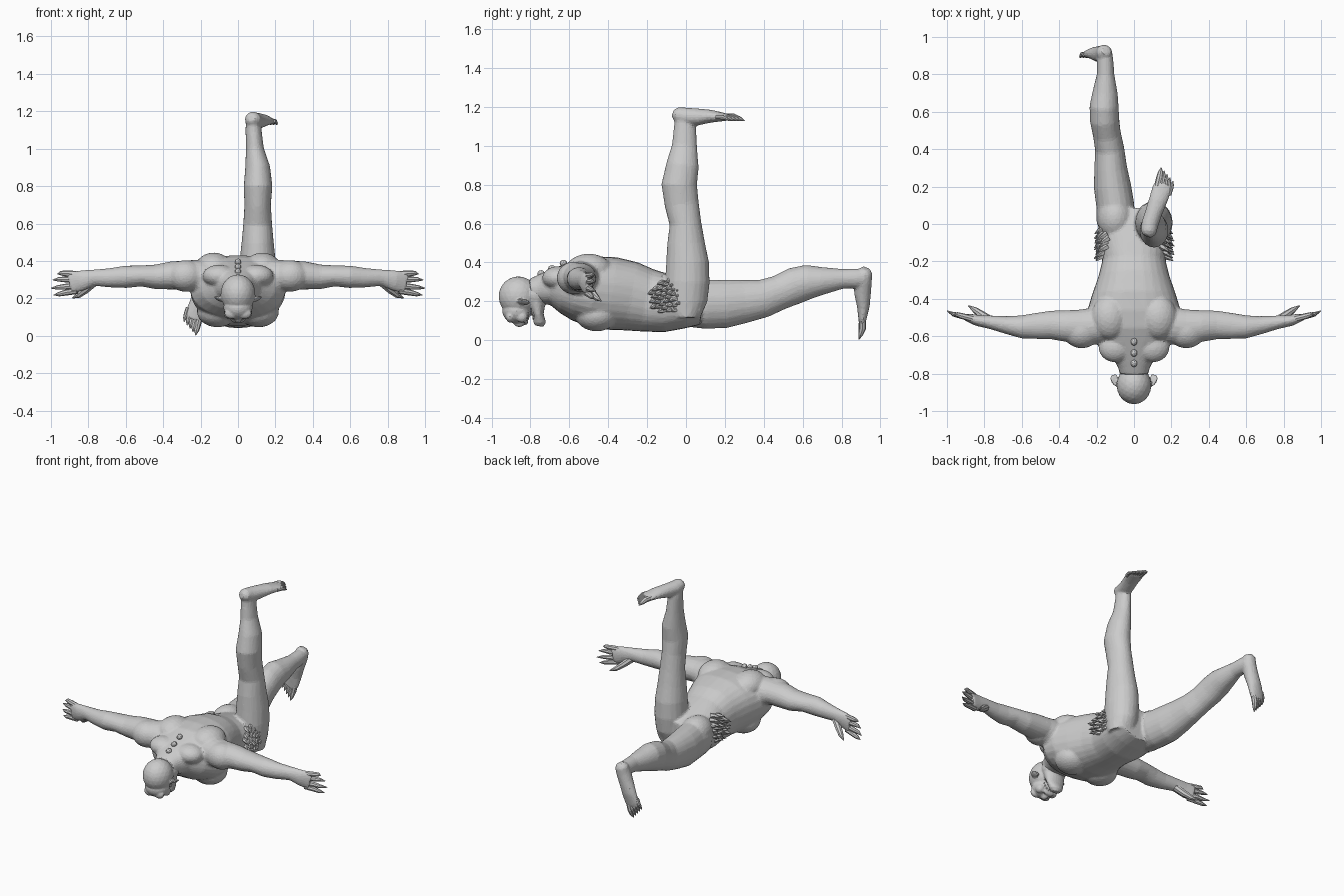
import bpy, bmesh, math, random
from mathutils import Vector, Matrix

random.seed(4)
Y, Z = Vector((0, 1, 0)), Vector((0, 0, 1))


def tube(bm, pts, up, sides=20, power=1.0):
    """Loft ellipses along pts = (x, y, z, side radius, up radius)."""
    rings = []
    for i, p in enumerate(pts):
        a, b = pts[max(i - 1, 0)], pts[min(i + 1, len(pts) - 1)]
        t = (Vector(b[:3]) - Vector(a[:3])).normalized()
        s = t.cross(up).normalized()
        u = s.cross(t)
        ring = []
        for k in range(sides):
            c, d = math.cos(2 * math.pi * k / sides), math.sin(2 * math.pi * k / sides)
            c, d = math.copysign(abs(c) ** power, c), math.copysign(abs(d) ** power, d)
            ring.append(bm.verts.new(Vector(p[:3]) + s * c * p[3] + u * d * p[4]))
        rings.append(ring)
    for r, q in zip(rings, rings[1:]):
        for k in range(sides):
            bm.faces.new((r[k], r[(k + 1) % sides], q[(k + 1) % sides], q[k]))
    bm.faces.new(rings[0])
    bm.faces.new(rings[-1])


def blob(bm, c, r, sub=3):
    bmesh.ops.create_icosphere(bm, subdivisions=sub, radius=1,
                               matrix=Matrix.Translation(c) @ Matrix.Diagonal((*r, 1)))


def pair(bm, c, r):
    for s in (-1, 1):
        blob(bm, (s * c[0], c[1], c[2]), r)


def finish(bm, name):
    bmesh.ops.recalc_face_normals(bm, faces=bm.faces)
    me = bpy.data.meshes.new(name)
    bm.to_mesh(me)
    bm.free()
    ob = bpy.data.objects.new(name, me)
    bpy.context.collection.objects.link(ob)
    return ob


def sculpt(ob, voxel, smooth, ratio):
    """Fuse overlapping parts, soften, and reduce to loose facets."""
    m = ob.modifiers.new("fuse", 'REMESH')
    m.mode, m.voxel_size = 'VOXEL', voxel
    m = ob.modifiers.new("soften", 'SMOOTH')
    m.factor, m.iterations = 0.5, smooth
    m = ob.modifiers.new("facet", 'DECIMATE')
    m.ratio = ratio


# foot placement: the lying foot is the raised one mirrored and turned down
def raised(p):
    return p


def lying(p):
    return (-p[0] - 0.08, p[1 + 1] - 0.24, 0.305 - p[1], *p[3:])


feet = ((raised, Z), (lying, Y))

body = bmesh.new()
# torso, lying face down
tube(body, [(0, -.80, .255, .075, .06), (0, -.76, .26, .088, .072), (0, -.70, .27, .125, .09),
            (0, -.64, .265, .20, .125), (0, -.57, .26, .255, .16), (0, -.48, .25, .255, .182),
            (0, -.38, .24, .225, .188), (0, -.28, .225, .19, .178), (0, -.20, .205, .17, .163),
            (0, -.10, .19, .183, .15), (0, 0, .185, .192, .125), (0, .08, .18, .165, .10)],
     Z, 28, .88)
pair(body, (.13, -.50, .36), (.10, .12, .085))    # shoulder blades
pair(body, (.11, -.46, .13), (.11, .11, .085))    # chest
pair(body, (.28, -.575, .32), (.10, .09, .085))   # shoulders
pair(body, (.10, -.66, .32), (.09, .08, .06))     # neck slope
blob(body, (-.10, .03, .23), (.095, .12, .10))    # seat muscle
# arms, mirrored
arm = [(.18, -.54, .31, .10, .10), (.28, -.555, .325, .098, .078), (.36, -.545, .322, .085, .075),
       (.44, -.54, .315, .077, .066), (.52, -.545, .32, .07, .056), (.60, -.55, .315, .062, .06),
       (.68, -.54, .31, .048, .052), (.77, -.525, .31, .036, .044), (.84, -.515, .295, .03, .056),
       (.90, -.497, .282, .02, .06)]
for s in (-1, 1):
    tube(body, [(s * p[0], *p[1:]) for p in arm], Z)
# raised leg
tube(body, [(.10, .0, .12, .09, .075), (.105, 0, .2, .095, .11), (.105, .007, .3, .102, .115),
            (.105, .008, .4, .097, .11), (.105, 0, .5, .086, .097), (.105, -.003, .6, .077, .082),
            (.105, -.022, .7, .071, .088), (.107, -.035, .8, .077, .092), (.105, -.018, .9, .067, .084),
            (.09, -.008, 1.0, .048, .065), (.083, -.005, 1.1, .043, .057), (.08, -.01, 1.17, .038, .048)], Y)
# lying leg
tube(body, [(-.10, 0, .19, .10, .12), (-.10, .1, .185, .102, .127), (-.115, .2, .187, .10, .125),
            (-.125, .3, .2, .088, .112), (-.13, .4, .215, .078, .098), (-.145, .48, .245, .075, .09),
            (-.158, .56, .28, .079, .095), (-.16, .63, .30, .078, .089), (-.155, .7, .305, .068, .072),
            (-.152, .8, .315, .047, .052), (-.155, .88, .318, .044, .05), (-.157, .92, .318, .04, .045)], Z)
# feet
foot = [(.07, -.065, 1.165, .025, .022), (.077, -.045, 1.16, .042, .04), (.085, .0, 1.15, .046, .046),
        (.105, .06, 1.148, .046, .044), (.13, .13, 1.152, .05, .033), (.15, .19, 1.148, .053, .022),
        (.16, .22, 1.145, .045, .016)]
for place, up in feet:
    tube(body, [place(p) for p in foot], up)
sculpt(finish(body, "body"), .009, 4, .2)

# head with brow, nose, jaw and ears; the gap before the jaw is the open mouth
head = bmesh.new()
blob(head, (0, -.862, .225), (.093, .102, .103))
blob(head, (0, -.87, .15), (.078, .075, .065))
blob(head, (0, -.77, .235), (.083, .07, .075))
pair(head, (.035, -.905, .12), (.038, .022, .03))
pair(head, (.05, -.845, .12), (.026, .03, .03))
blob(head, (0, -.858, .095), (.02, .032, .028))
blob(head, (0, -.825, .10), (.045, .014, .022))
tube(head, [(0, -.755, .072, .026, .022), (0, -.752, .09, .045, .032),
            (0, -.76, .13, .062, .028), (0, -.77, .2, .075, .05)], Y)
for s in (-1, 1):
    tube(head, [(s * .085, -.83, .19, .032, .012), (s * .105, -.838, .20, .036, .010),
                (s * .118, -.845, .21, .024, .006)], Z, 12)
sculpt(finish(head, "head"), .006, 3, .3)

# teeth along both sides of the mouth
teeth = bmesh.new()
for i in range(8):
    a = math.pi * (i + .5) / 8
    for y in (-.815, -.781):
        blob(teeth, (.045 * math.cos(a), y, .155 - .045 * math.sin(a)), (.006, .009, .009), 1)
finish(teeth, "teeth")

# fingers and thumbs: tapered and clawed
fingers = bmesh.new()
for s in (-1, 1):
    for z0, z1, xt, yt in ((.33, .335, .965, -.485), (.30, .302, .99, -.472),
                           (.267, .258, 1.0, -.464), (.24, .222, .985, -.474)):
        f = [(.86, -.508, z0), (.92, -.492, (z0 + z1) / 2), (.955, -.482, z1), (xt, yt, z1 - .004)]
        f[2] = ((.93 + xt) / 2, -.483, z1)
        tube(fingers, [(s * p[0], p[1], p[2], r, r) for p, r in zip(f, (.017, .016, .012, .002))], Z, 8)
    tube(fingers, [(s * x, y, z, r, r) for x, y, z, r in (
        (.77, -.515, .285, .024), (.815, -.485, .245, .021), (.85, -.46, .218, .016),
        (.885, -.437, .202, .003))], Z, 8)
finish(fingers, "fingers")

# toes with pointed nails
toes = bmesh.new()
for place, up in feet:
    for i in range(5):
        k = i / 4
        x, y, r = .125 + .062 * k, .20 - .045 * k, .018 - .006 * k
        tip = .302 - .072 * k
        tube(toes, [place(p) for p in (
            (x, y, 1.148, r, r), (x + .011, y + (tip - y) * .45, 1.147, r, r),
            (x + .017, y + (tip - y) * .75, 1.138, r * .8, r * .7),
            (x + .021, tip, 1.128, .002, .002))], up, 8)
finish(toes, "toes")

# spine bumps on the neck
spine = bmesh.new()
for y, z in ((-.63, .395), (-.69, .368), (-.745, .342)):
    blob(spine, (0, y, z), (.018, .02, .018), 2)
finish(spine, "spine_bumps")

# crumpled tufts on the hips
tufts = bmesh.new()
for s in (-1, 1):
    for i in range(34):
        a, q = i * 2.4, .085 * math.sqrt((i + .5) / 34)
        y, z = -.10 + q * math.cos(a), .225 + q * math.sin(a)
        x = .182 - 2.5 * (z - .2) ** 2
        l = random.uniform(.02, .035)
        tube(tufts, [(s * (x - .02), y + .012, z, .017, .017), (s * x, y, z, .014, .014),
                     (s * (x + l), y - .02, z - .008, .002, .002)], Z, 5)
finish(tufts, "hip_tufts")
